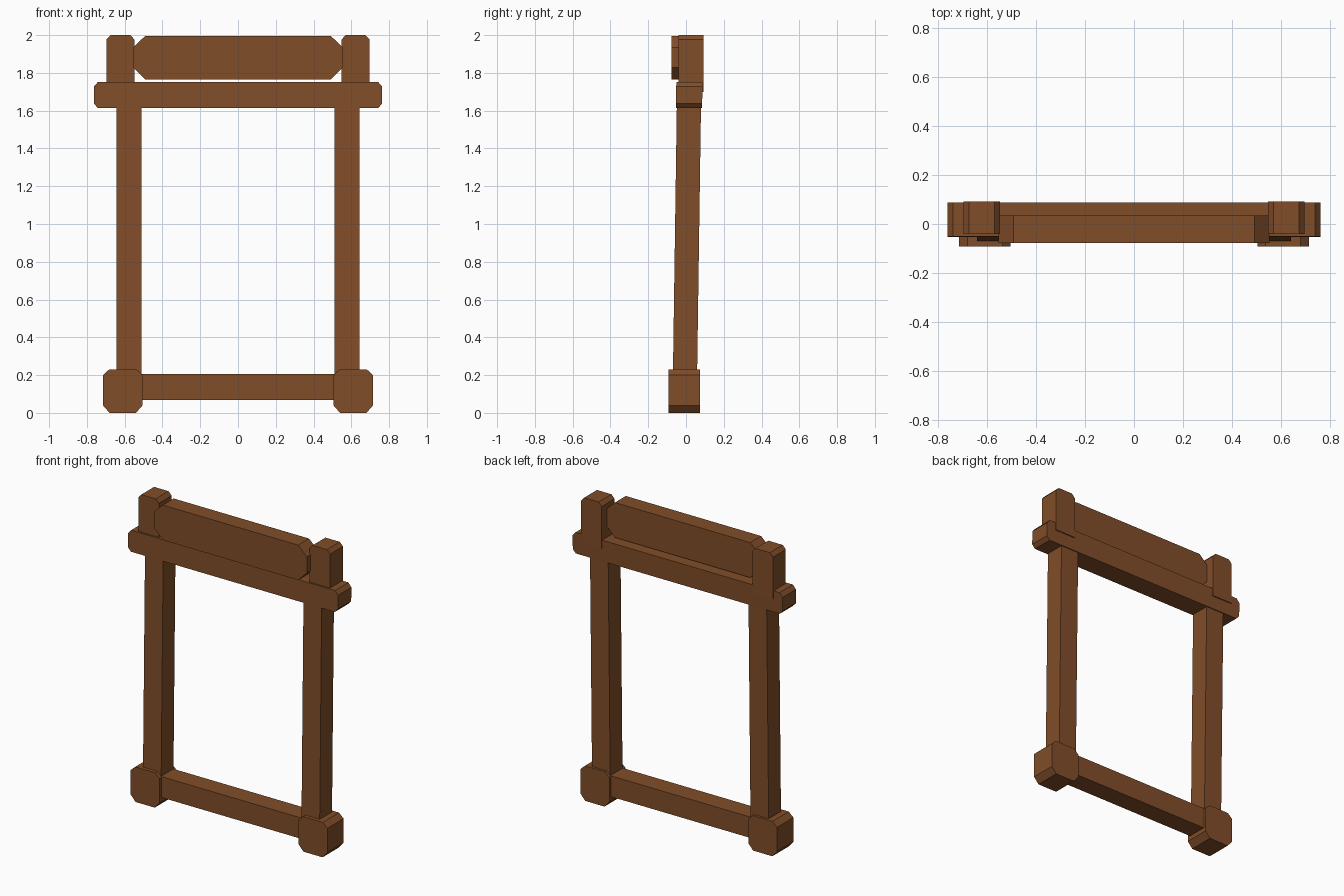
import bpy, bmesh

if "Cube" in bpy.data.objects:
    bpy.data.objects.remove(bpy.data.objects["Cube"])

wood = bpy.data.materials.new("brown_wood")
wood.diffuse_color = (0.22, 0.075, 0.022, 1)
wood.use_nodes = True
wood.node_tree.nodes["Principled BSDF"].inputs["Base Color"].default_value = wood.diffuse_color


def beam(name, x0, x1, z0, z1, y0, y1, top=(0, 0), bottom=(0, 0), lean=0.0):
    """Front profile with cut corners (dx, dz), extruded from y0 to y1 and leaned back with height."""
    (tx, tz), (bx, bz) = top, bottom
    prof = [(x0 + bx, z0), (x1 - bx, z0), (x1, z0 + bz), (x1, z1 - tz),
            (x1 - tx, z1), (x0 + tx, z1), (x0, z1 - tz), (x0, z0 + bz)]
    prof = list(dict.fromkeys(prof))  # merge square corners
    bm = bmesh.new()
    rings = [[bm.verts.new((x, y + lean * (z - z0), z)) for x, z in prof] for y in (y0, y1)]
    n = len(prof)
    bm.faces.new(rings[0])
    bm.faces.new(rings[1][::-1])
    for i in range(n):
        j = (i + 1) % n
        bm.faces.new((rings[0][j], rings[0][i], rings[1][i], rings[1][j]))
    bmesh.ops.recalc_face_normals(bm, faces=bm.faces)
    mesh = bpy.data.meshes.new(name)
    bm.to_mesh(mesh)
    bm.free()
    mesh.materials.append(wood)
    ob = bpy.data.objects.new(name, mesh)
    bpy.context.collection.objects.link(ob)
    return ob


def mirror_x(ob):
    ob.modifiers.new("mirror", 'MIRROR').use_axis[0] = True


# paired parts: foot blocks, leaning uprights, top stubs
mirror_x(beam("foot_block", 0.505, 0.715, 0.0, 0.23, -0.093, 0.075,
              top=(0.033, 0.03), bottom=(0.035, 0.04)))
mirror_x(beam("side_post", 0.51, 0.642, 0.15, 1.65, -0.07, 0.058, lean=0.0145))
mirror_x(beam("top_stub", 0.548, 0.697, 1.70, 2.0, -0.04, 0.093, top=(0.022, 0.024)))

# horizontal parts
beam("bottom_rail", -0.53, 0.53, 0.068, 0.205, -0.072, 0.058)
beam("cross_beam", -0.763, 0.763, 1.613, 1.753, -0.054, 0.085,
     top=(0.022, 0.026), bottom=(0.022, 0.024), lean=0.02)
beam("sign_plank", -0.555, 0.555, 1.765, 1.995, -0.078, 0.035,
     top=(0.063, 0.06), bottom=(0.063, 0.063))
